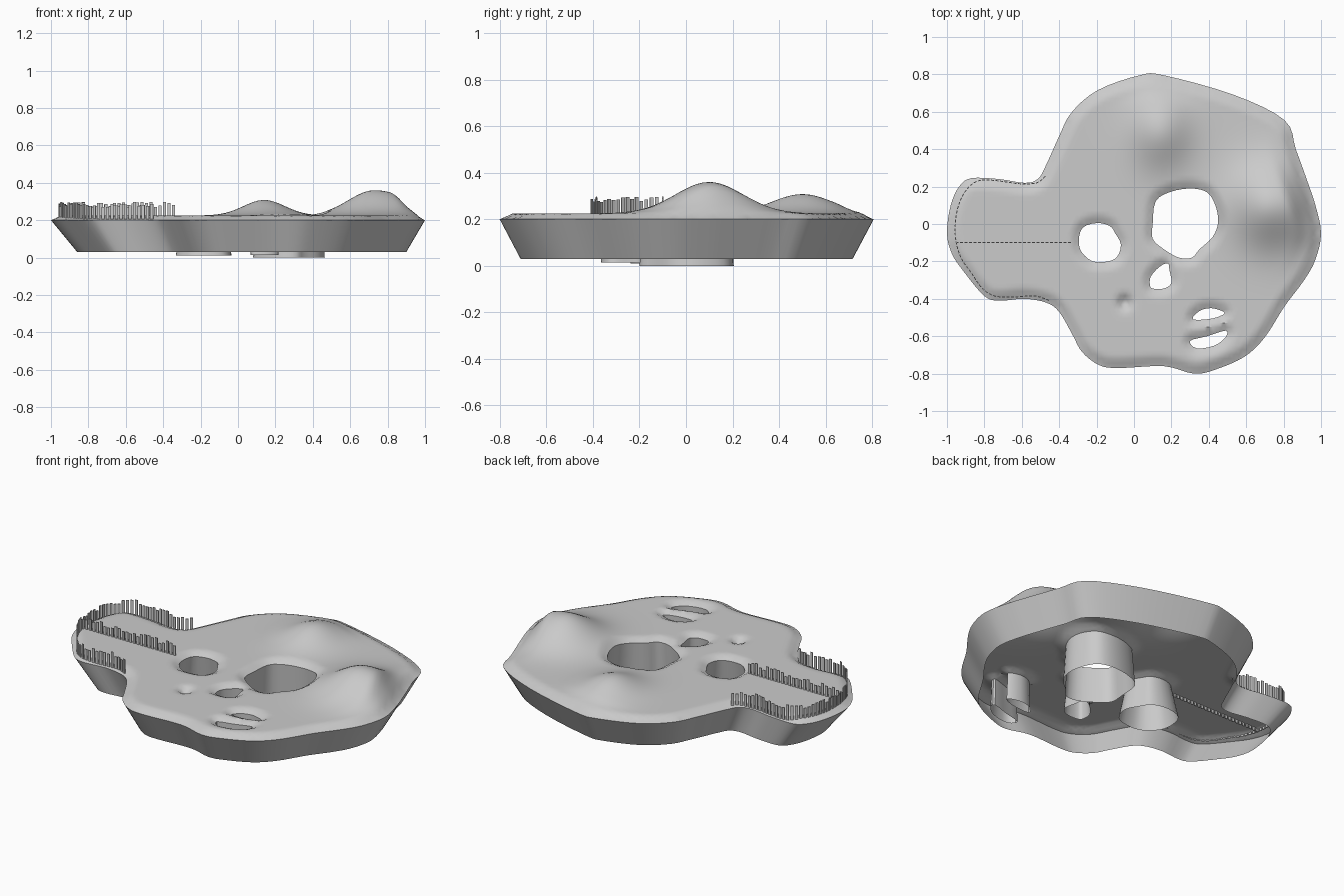
import bpy, bmesh, math, random
from mathutils import Vector
from mathutils.geometry import delaunay_2d_cdt, intersect_point_line

if "Cube" in bpy.data.objects:
    bpy.data.objects.remove(bpy.data.objects["Cube"])

random.seed(4)


def spline(pts, n, closed=True):
    """Catmull-Rom samples through 2D points."""
    p = [Vector(q) for q in pts]
    m, out = len(p), []
    get = (lambda i: p[i % m]) if closed else (lambda i: p[max(0, min(m - 1, i))])
    for i in range(m if closed else m - 1):
        a, b, c, d = (get(i + k) for k in (-1, 0, 1, 2))
        for k in range(n):
            t = k / n
            out.append(0.5 * (2 * b + (c - a) * t + (2 * a - 5 * b + 4 * c - d) * t * t
                              + (3 * b - a - 3 * c + d) * t ** 3))
    if not closed:
        out.append(p[-1])
    elif sum(out[i - 1].cross(out[i]) for i in range(len(out))) < 0:
        out.reverse()
    return out


def inside(x, y, loop):
    r = False
    for i in range(len(loop)):
        a, b = loop[i - 1], loop[i]
        if (a.y > y) != (b.y > y) and x < (b.x - a.x) * (y - a.y) / (b.y - a.y) + a.x:
            r = not r
    return r


def dist(q, loop):
    best = 9.0
    for i in range(len(loop)):
        a, b = loop[i - 1], loop[i]
        if (a - q).length > best + 0.15:
            continue
        c, t = intersect_point_line(q, a, b)
        c = a if t < 0 else b if t > 1 else Vector(c[:2])
        best = min(best, (c - q).length)
    return best


def step(t):
    t = max(0.0, min(1.0, t))
    return t * t * (3 - 2 * t)


# Shoreline outline
outline = spline([
    (-1, -.05), (-.98, .1), (-.935, .2), (-.87, .245), (-.72, .24), (-.585, .22), (-.515, .24),
    (-.475, .305), (-.4, .47), (-.335, .595), (-.195, .715), (.03, .795), (.16, .795), (.535, .69),
    (.805, .555), (.865, .4), (.93, .22), (.97, .1), (1, -.05), (.97, -.19), (.91, -.3),
    (.805, -.44), (.7, -.605), (.59, -.71), (.43, -.78), (.32, -.8), (.16, -.76), (-.08, -.77),
    (-.185, -.755), (-.277, -.685), (-.33, -.59), (-.4, -.47), (-.47, -.42), (-.587, -.4),
    (-.72, -.41), (-.8, -.385), (-.91, -.255), (-.973, -.16)], 4)

# Openings: outline, flare at the bottom, bottom height
big = [(.1, 0), (.115, .12), (.19, .17), (.3, .19), (.39, .17), (.435, .1), (.45, .01), (.42, -.07),
       (.35, -.135), (.31, -.18), (.24, -.18), (.16, -.135), (.1, -.08)]
medium = [(-.295, -.09), (-.275, -.02), (-.2, .005), (-.13, -.01), (-.1, -.05), (-.07, -.11),
          (-.09, -.175), (-.14, -.2), (-.22, -.2), (-.28, -.15)]
small = [(.085, -.325), (.09, -.28), (.135, -.23), (.18, -.21), (.19, -.25), (.2, -.315),
         (.16, -.345), (.1, -.345)]
slit_a = [(.315, -.51), (.35, -.465), (.415, -.45), (.485, -.475), (.42, -.505)]
slit_b = [(.3, -.625), (.39, -.6), (.49, -.57), (.49, -.605), (.43, -.65), (.335, -.665)]
holes = [(spline(p, 3), f, z) for p, f, z in (
    (big, 1.08, 0), (medium, 1.33, .01), (small, 1.3, .015), (slit_a, 1.1, .04), (slit_b, 1.1, .04))]


def height(q):
    """Plateau with two hills, a dimple and rounded rims."""
    x, y = q
    d = dist(q, outline)
    z = .2 + .025 * step(d / .06)
    sx = .2 if x > .73 else .14
    hill = .135 * math.exp(-((x - .73) / sx) ** 2 / 2 - ((y - .1) / .145) ** 2 / 2)
    hill += .083 * math.exp(-((x - .14) / .11) ** 2 / 2 - ((y - .5) / .13) ** 2 / 2)
    z += hill * step(d / .15)
    z -= .04 * math.exp(-((x + .05) ** 2 + (y + .42) ** 2) / (2 * .022 ** 2))
    dh = min(dist(q, h[0]) for h in holes)
    return z - .02 * (1 - step(dh / .045))


# Island surface
loops = [outline] + [h[0] for h in holes]
pts, edges = [], []
for lp in loops:
    s = len(pts)
    pts += lp
    edges += [(s + i, s + (i + 1) % len(lp)) for i in range(len(lp))]
g = .024
for i in range(-42, 43):
    for j in range(-34, 35):
        q = Vector((i * g + (j % 2) * g / 2, j * g))
        if inside(q.x, q.y, outline) and not any(inside(q.x, q.y, h[0]) for h in holes) \
                and min(dist(q, lp) for lp in loops) > .012:
            pts.append(q)
res = delaunay_2d_cdt(pts, edges, [], 0, 1e-6)
bm = bmesh.new()
verts = [bm.verts.new((q.x, q.y, height(q))) for q in res[0]]
for f in res[2]:
    c = sum((res[0][i] for i in f), Vector((0, 0))) / len(f)
    if inside(c.x, c.y, outline) and not any(inside(c.x, c.y, h[0]) for h in holes):
        face = bm.faces.new([verts[i] for i in f])
        face.normal_update()
        if face.normal.z < 0:
            face.normal_flip()


def skirt(loop, target, z, flip):
    top = [bm.verts.new((q.x, q.y, height(q))) for q in loop]
    bot = [bm.verts.new((q.x, q.y, z)) for q in target]
    for i in range(len(loop)):
        f = [top[i - 1], bot[i - 1], bot[i], top[i]]
        bm.faces.new(f[::-1] if flip else f)


# Sloping outer wall and tunnel walls
skirt(outline, [Vector((q.x * .88 + .02, q.y * .888)) for q in outline], .03, False)
for lp, flare, z in holes:
    c = sum(lp, Vector((0, 0))) / len(lp)
    skirt(lp, [c + (q - c) * flare for q in lp], z, True)
bmesh.ops.remove_doubles(bm, verts=bm.verts, dist=1e-5)


def finish(name, bm):
    me = bpy.data.meshes.new(name)
    bm.to_mesh(me)
    bm.free()
    ob = bpy.data.objects.new(name, me)
    bpy.context.collection.objects.link(ob)
    return ob


island = finish("island_shell", bm)
bpy.context.view_layer.objects.active = island
island.select_set(True)
bpy.ops.object.shade_smooth_by_angle(angle=math.radians(40))


# Picket fences
def fence(name, path, gap=.024):
    bm = bmesh.new()
    left = 0.0
    for a, b in zip(path, path[1:]):
        seg = b - a
        t = left
        while t < seg.length:
            d = seg.normalized()
            n = Vector((-d.y, d.x)) * .0025
            c = a + d * t
            w = d * .008
            top = random.uniform(.27, .298)
            ring = [c - w - n, c + w - n, c + w + n, c - w + n]
            lo = [bm.verts.new((q.x, q.y, .205)) for q in ring]
            hi = [bm.verts.new((q.x, q.y, top)) for q in ring]
            bm.faces.new(lo[::-1])
            bm.faces.new(hi)
            for i in range(4):
                bm.faces.new((lo[i - 1], lo[i], hi[i], hi[i - 1]))
            t += gap
        left = t - seg.length
    finish(name, bm)


fence("edge_fence", spline([
    (-.48, .25), (-.52, .22), (-.61, .215), (-.72, .23), (-.81, .235), (-.87, .21), (-.92, .145),
    (-.95, .05), (-.955, -.07), (-.925, -.18), (-.87, -.26), (-.815, -.34), (-.745, -.385),
    (-.64, -.39), (-.53, -.385), (-.45, -.41)], 4, False))
fence("middle_fence", [Vector((-.945, -.1)), Vector((-.33, -.1))])
